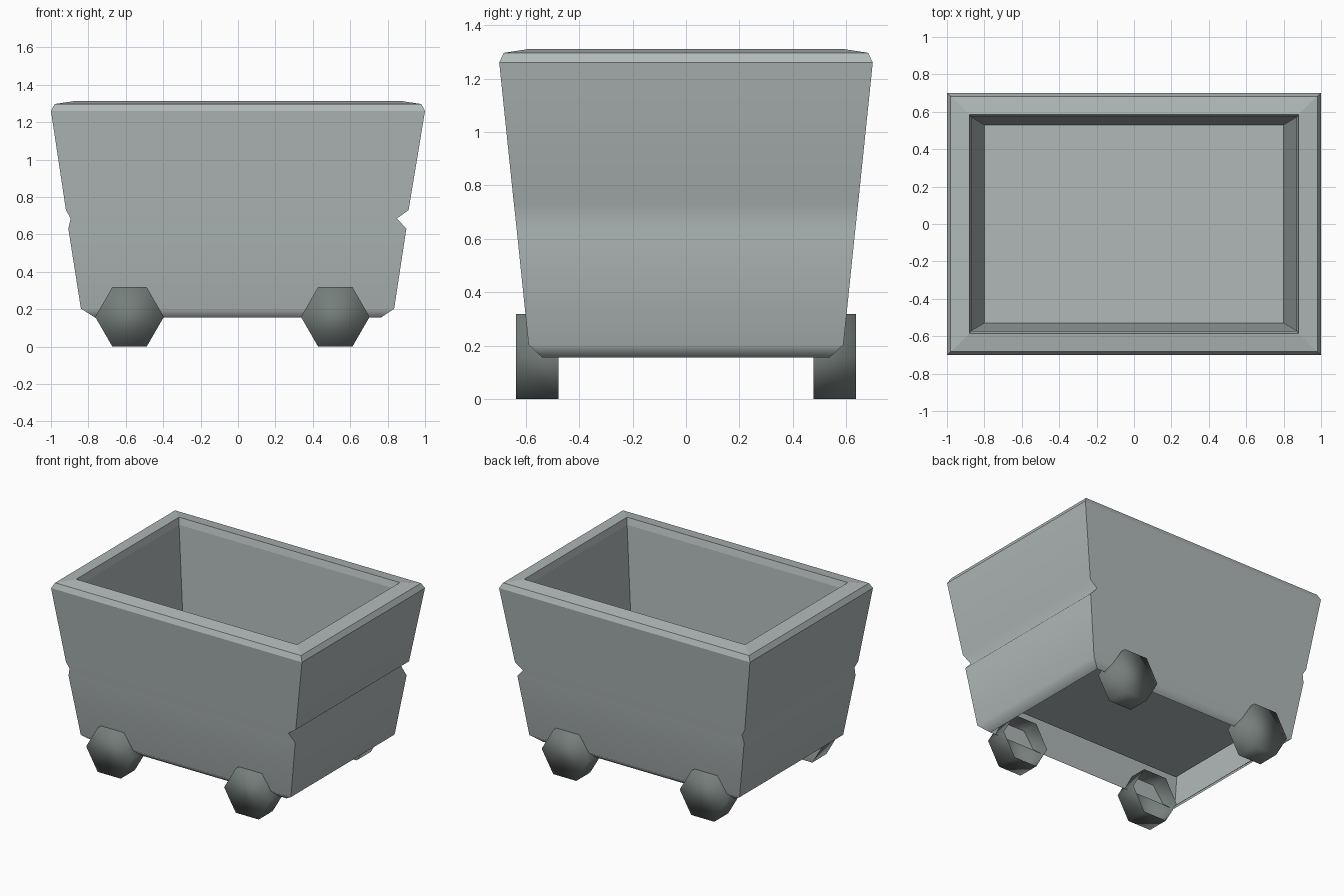
import bpy, bmesh, math

if "Cube" in bpy.data.objects:
    bpy.data.objects.remove(bpy.data.objects["Cube"])


def material(name, colour):
    m = bpy.data.materials.new(name)
    m.diffuse_color = (*colour, 1)
    m.use_nodes = True
    m.node_tree.nodes["Principled BSDF"].inputs["Base Color"].default_value = m.diffuse_color
    return m


body_grey = material("cart grey", (0.44, 0.485, 0.485))
wheel_grey = material("dark wheel grey", (0.18, 0.21, 0.20))


def finish(bm, name, mat):
    """Turn a bmesh into an object with smooth faces (sharp edges are preset)."""
    bmesh.ops.recalc_face_normals(bm, faces=bm.faces)
    for f in bm.faces:
        f.smooth = True
    me = bpy.data.meshes.new(name)
    bm.to_mesh(me)
    bm.free()
    me.materials.append(mat)
    ob = bpy.data.objects.new(name, me)
    bpy.context.collection.objects.link(ob)
    return ob


def loft(bm, loops):
    """Skin quads between successive closed vertex loops."""
    for a, b in zip(loops, loops[1:]):
        n = len(a)
        for i in range(n):
            j = (i + 1) % n
            bm.faces.new((a[i], a[j], b[j], b[i]))


# Cart body: rectangular rings (left x, right x, half depth, z),
# from the open bottom edge, up the outside, over the rim, down to the floor
rings = [
    (-0.765, 0.765, 0.54, 0.156),
    (-0.84, 0.835, 0.59, 0.203),
    (-0.907, 0.90, 0.634, 0.63),
    (-0.895, 0.85, 0.64, 0.685),   # notch across both ends
    (-0.92, 0.912, 0.645, 0.73),
    (-1.00, 1.00, 0.70, 1.26),
    (-0.98, 0.98, 0.683, 1.297),
    (-0.88, 0.88, 0.585, 1.312),
    (-0.87, 0.87, 0.572, 1.265),
    (-0.80, 0.80, 0.53, 0.396),
]
bm = bmesh.new()
loops = [[bm.verts.new(p) for p in ((l, -y, z), (r, -y, z), (r, y, z), (l, y, z))]
         for l, r, y, z in rings]
loft(bm, loops)
bm.faces.new(loops[-1])                   # floor, seen from above and below
# only the bottom bevel and notch edges are soft
soft = set()
for k in (1, 2, 3, 4):
    for i in range(4):
        soft.add(bm.edges.get((loops[k][i], loops[k][(i + 1) % 4])))
for e in bm.edges:
    e.smooth = e in soft
body = finish(bm, "cart_body", body_grey)
weighted = body.modifiers.new("weighted normals", "WEIGHTED_NORMAL")
weighted.keep_sharp = True
weighted.weight = 50

# Wheels: six-sided, smooth shaded, closed outside and hollow towards the cart
for x, end in ((-0.58, "left"), (0.52, "right")):
    for side, row in ((-1, "front"), (1, "back")):
        bm = bmesh.new()
        hexes = [[bm.verts.new((x + 0.1835 * math.cos(k * math.pi / 3), side * y,
                                0.159 + 0.1835 * math.sin(k * math.pi / 3)))
                  for k in range(6)] for y in (0.478, 0.638)]
        loft(bm, hexes)
        bm.faces.new(hexes[1])
        finish(bm, f"{row}_{end}_wheel", wheel_grey)
